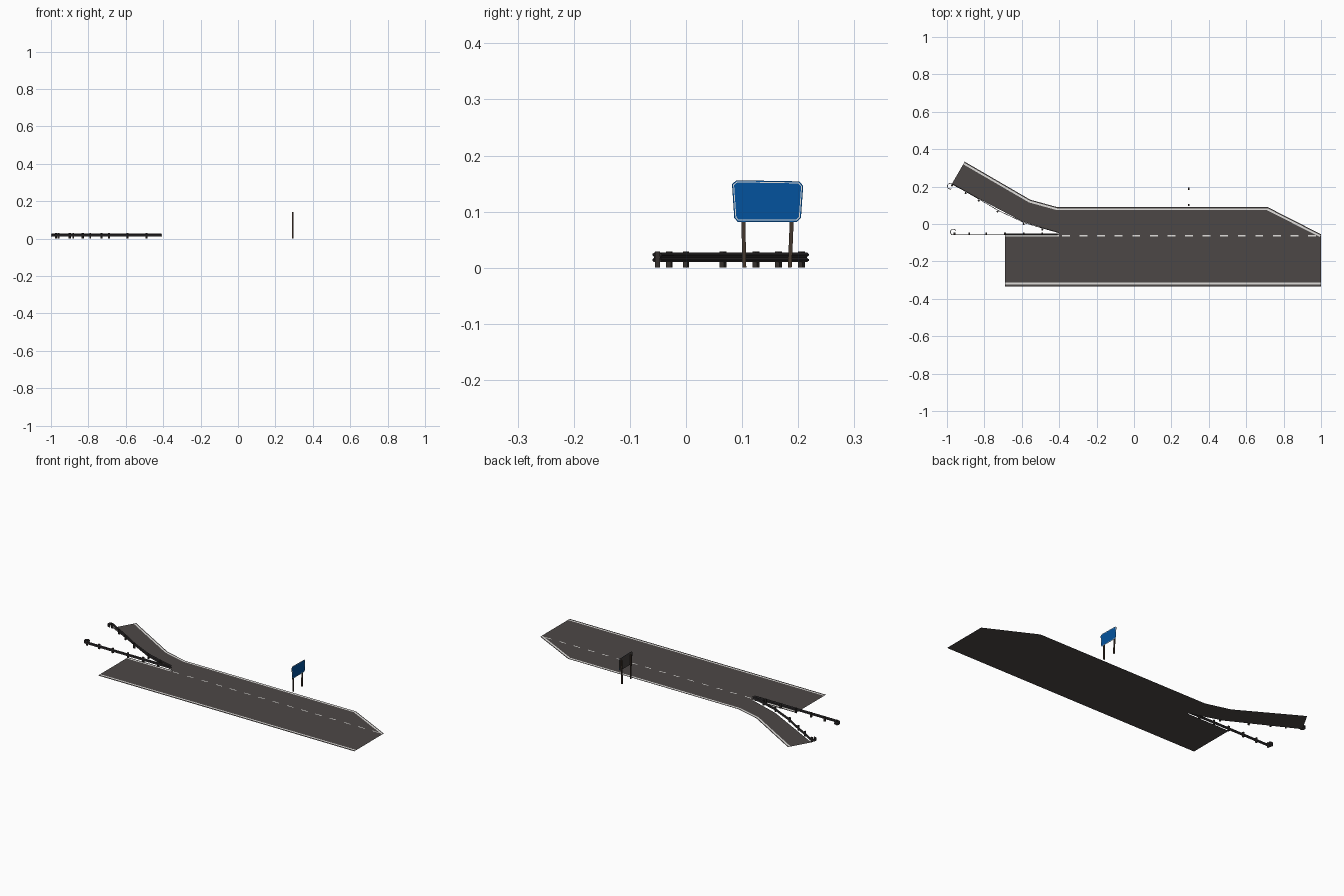
import bpy, bmesh, math
from mathutils import Vector

if "Cube" in bpy.data.objects:
    bpy.data.objects.remove(bpy.data.objects["Cube"])


def mat(name, c):
    m = bpy.data.materials.new(name)
    m.diffuse_color = (*c, 1)
    m.use_nodes = True
    m.node_tree.nodes["Principled BSDF"].inputs["Base Color"].default_value = m.diffuse_color
    return m


ASPHALT = mat("asphalt", (0.073, 0.064, 0.062))
WHITE = mat("road_paint", (0.75, 0.74, 0.72))
STEEL = mat("rail_steel", (0.048, 0.043, 0.045))
POST = mat("post_dark", (0.035, 0.030, 0.027))
BLUE = mat("sign_blue", (0.001, 0.086, 0.34))
WOOD = mat("sign_post_brown", (0.060, 0.040, 0.028))
BACK = mat("sign_back_grey", (0.06, 0.052, 0.048))


def finish(name, bm, *mats):
    me = bpy.data.meshes.new(name)
    bm.to_mesh(me)
    bm.free()
    for m in mats:
        me.materials.append(m)
    ob = bpy.data.objects.new(name, me)
    bpy.context.collection.objects.link(ob)
    return ob


def offset(path, d):
    """Mitred copy of a path, moved d to its left."""
    p = [Vector(q) for q in path]
    out = []
    for i, q in enumerate(p):
        a = (q - p[i - 1]).normalized() if i else None
        b = (p[i + 1] - q).normalized() if i < len(p) - 1 else None
        a, b = a or b, b or a
        t = (a + b).normalized()
        out.append(q + Vector((-t.y, t.x)) * d / max(0.4, t.dot(a)))
    return out


def sweep(bm, path, profile):
    """Ribbon along a path; profile holds (left offset, height)."""
    rows = [[bm.verts.new((q.x, q.y, z)) for q in offset(path, d)] for d, z in profile]
    for r, s in zip(rows, rows[1:]):
        for i in range(len(path) - 1):
            bm.faces.new((r[i], r[i + 1], s[i + 1], s[i]))


def box(bm, base, top, w, yaw=0):
    """Square post from base to top centre."""
    rings = []
    for c in (base, top):
        rings.append([bm.verts.new((c[0] + w * 0.7071 * math.cos(yaw + math.pi / 4 + k * math.pi / 2),
                                    c[1] + w * 0.7071 * math.sin(yaw + math.pi / 4 + k * math.pi / 2),
                                    c[2])) for k in range(4)])
    a, b = rings
    bm.faces.new(a[::-1])
    bm.faces.new(b)
    for k in range(4):
        bm.faces.new((a[k], a[(k + 1) % 4], b[(k + 1) % 4], b[k]))


def face_up(bm):
    bm.normal_update()
    for f in bm.faces:
        if f.normal.z < 0:
            f.normal_flip()


# Road: straight carriageway plus the exit lane with its ramp
outer = [(1, -0.055), (0.715, 0.09), (-0.41, 0.09), (-0.555, 0.13), (-0.905, 0.333)]
inner = [(-0.975, 0.212), (-0.6, 0.015), (-0.40, -0.05)]
bm = bmesh.new()
for poly in ([(-0.69, -0.333), (1, -0.333), (1, -0.055), (-0.40, -0.05), (-0.69, -0.05)],
             outer + inner):
    bm.faces.new([bm.verts.new((x, y, 0)) for x, y in poly])
face_up(bm)
finish("road", bm, ASPHALT)

# Painted edge lines and the dashed lane divider
Z = 0.0007
bm = bmesh.new()
sweep(bm, outer, [(0.006, Z), (0.016, Z)])
sweep(bm, [(-0.69, -0.333), (1, -0.333)], [(0.010, Z), (0.019, Z)])
sweep(bm, [(-0.69, -0.067), (-0.40, -0.067)], [(0, Z), (0.009, Z)])
for i in range(15):
    x = -0.385 + i * 0.094
    sweep(bm, [(x, -0.066), (x + 0.042, -0.066)], [(0, Z), (0.006, Z)])
face_up(bm)
finish("road_markings", bm, WHITE)


# Crash barriers: corrugated sheet beam with curled end, on square posts
def barrier(name, posts, side):
    path = offset(posts, -side * 0.006)
    t = (path[-1] - path[-2]).normalized()
    n = Vector((-t.y, t.x)) * side
    end, r = path[-1] + t * 0.006, 0.014
    curl = [end + n * r + (t * math.sin(a) - n * math.cos(a)) * r
            for a in (k * math.pi / 6 for k in range(9))]
    prof = [(0, .0100), (.003, .0125), (.003, .0150), (0, .0175),
            (0, .0195), (.003, .0220), (.003, .0245), (0, .0270)]
    bm = bmesh.new()
    sweep(bm, path + curl, [(-side * d, z) for d, z in prof])
    if side > 0:
        bmesh.ops.reverse_faces(bm, faces=bm.faces)
    finish(name + "_beam", bm, STEEL)
    bm = bmesh.new()
    for i, (x, y) in enumerate(posts[1:]):
        px, py = posts[i]
        box(bm, (x, y, 0), (x, y, 0.029), 0.009, math.atan2(y - py, x - px))
    finish(name + "_posts", bm, POST)


barrier("main_barrier", [(x, -0.051) for x in (-0.41, -0.49, -0.59, -0.69, -0.79, -0.88, -0.96)], -1)
barrier("ramp_barrier", [(-0.41, -0.052), (-0.49, -0.03), (-0.59, 0.0), (-0.73, 0.066),
                         (-0.83, 0.125), (-0.90, 0.165), (-0.973, 0.206)], 1)

# Sign panel: clipped corners, blue face with an inset white border, grey back
SX = 0.297
shape = [(.092, .082), (.198, .082), (.205, .089), (.209, .146),
         (.202, .154), (.090, .156), (.082, .149), (.086, .089)]
bm = bmesh.new()
front = bm.faces.new([bm.verts.new((SX, y, z)) for y, z in shape])
back = bm.faces.new([bm.verts.new((SX - 0.001, y, z)) for y, z in shape][::-1])
back.material_index = 2
bm.normal_update()
bmesh.ops.inset_region(bm, faces=[front], thickness=0.0022, use_boundary=True)
ring = bmesh.ops.inset_region(bm, faces=[front], thickness=0.0018, use_boundary=True)["faces"]
for f in ring:
    f.material_index = 1
finish("sign_panel", bm, BLUE, WHITE, BACK)

# Two slightly leaning sign posts
bm = bmesh.new()
for y0, y1 in ((0.104, 0.101), (0.185, 0.191)):
    box(bm, (SX - 0.005, y0, 0), (SX - 0.005, y1, 0.142), 0.007)
finish("sign_posts", bm, WOOD)
